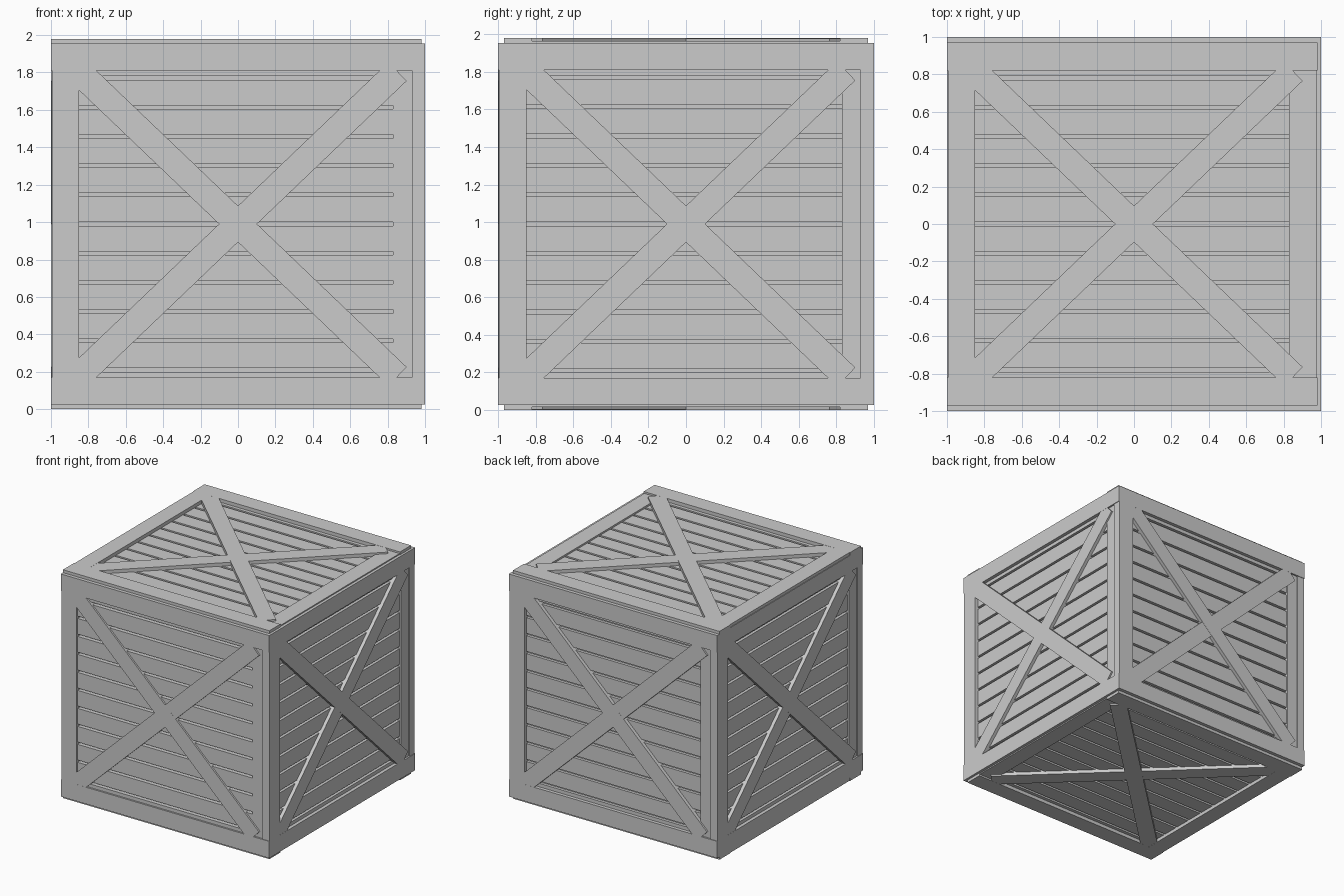
import bpy
import bmesh
import math
from mathutils import Matrix

cube = bpy.data.objects.get("Cube")
if cube:
    bpy.data.objects.remove(cube, do_unlink=True)

GREY = (0.6, 0.6, 0.6, 1)
mat = bpy.data.materials.new("plain grey")
mat.use_nodes = True
mat.diffuse_color = GREY
mat.node_tree.nodes["Principled BSDF"].inputs["Base Color"].default_value = GREY

INNER = 0.93      # back of every board
RAISED = 1.0      # outer face of rails, left stile and braces
LOW = 0.985       # outer face of the right stile


def add_box(bm, u, v, w, turn=0.0):
    """Box from (min, max) ranges, turned about the outward axis."""
    size = Matrix.Diagonal((u[1] - u[0], v[1] - v[0], w[1] - w[0], 1))
    place = Matrix.Translation([sum(r) / 2 for r in (u, v, w)])
    bmesh.ops.create_cube(bm, size=1, matrix=Matrix.Rotation(turn, 4, 'Z') @ place @ size)


def make_object(name, bm, matrix):
    bm.transform(matrix)
    mesh = bpy.data.meshes.new(name)
    bm.to_mesh(mesh)
    bm.free()
    mesh.materials.append(mat)
    obj = bpy.data.objects.new(name, mesh)
    bpy.context.collection.objects.link(obj)


def panel(side, matrix, half_height, slat_face=0.97):
    # Horizontal slats with narrow grooves between them
    bm = bmesh.new()
    pitch, gap = 0.156, 0.02
    for i in range(-6, 6):
        low = i * pitch + gap / 2
        add_box(bm, (-0.87, 0.83), (low, low + pitch - gap), (INNER, slat_face))
    make_object(side + "_slats", bm, matrix)

    # Top and bottom rails, raised left stile, lower right stile
    bm = bmesh.new()
    rail = 0.82
    add_box(bm, (-1, 0.98), (rail, half_height), (INNER, RAISED))
    add_box(bm, (-1, 0.98), (-half_height, -rail), (INNER, RAISED))
    add_box(bm, (-0.995, -0.85), (-rail, rail), (INNER, RAISED))
    add_box(bm, (0.83, 0.975), (-rail, rail), (INNER, LOW))
    make_object(side + "_frame", bm, matrix)

    # Crossed diagonal braces
    bm = bmesh.new()
    for sign in (1, -1):
        top = RAISED - 0.0003 * (2 + sign)
        add_box(bm, (-1.18, 1.18), (-0.07, 0.07), (INNER, top), sign * math.radians(43.7))
    make_object(side + "_braces", bm, matrix)


# Four walls, turned about the upright axis
for k, side in enumerate(("front", "left", "back", "right")):
    matrix = (Matrix.Translation((0, 0, 0.99)) @ Matrix.Rotation(k * math.pi / 2, 4, 'Z')
              @ Matrix.Rotation(math.pi / 2, 4, 'X'))
    panel(side, matrix, 0.965, LOW if side == "front" else 0.97)

# Lid and base
panel("lid", Matrix.Translation((0, 0, 0.98)), 0.97)
panel("base", Matrix.Translation((0, 0, 1)) @ Matrix.Rotation(math.pi, 4, 'X'), 0.97)

# Solid core that forms the groove floors
bm = bmesh.new()
add_box(bm, (-0.945, 0.945), (-0.945, 0.945), (0.055, 1.925))
make_object("core", bm, Matrix.Identity(4))
